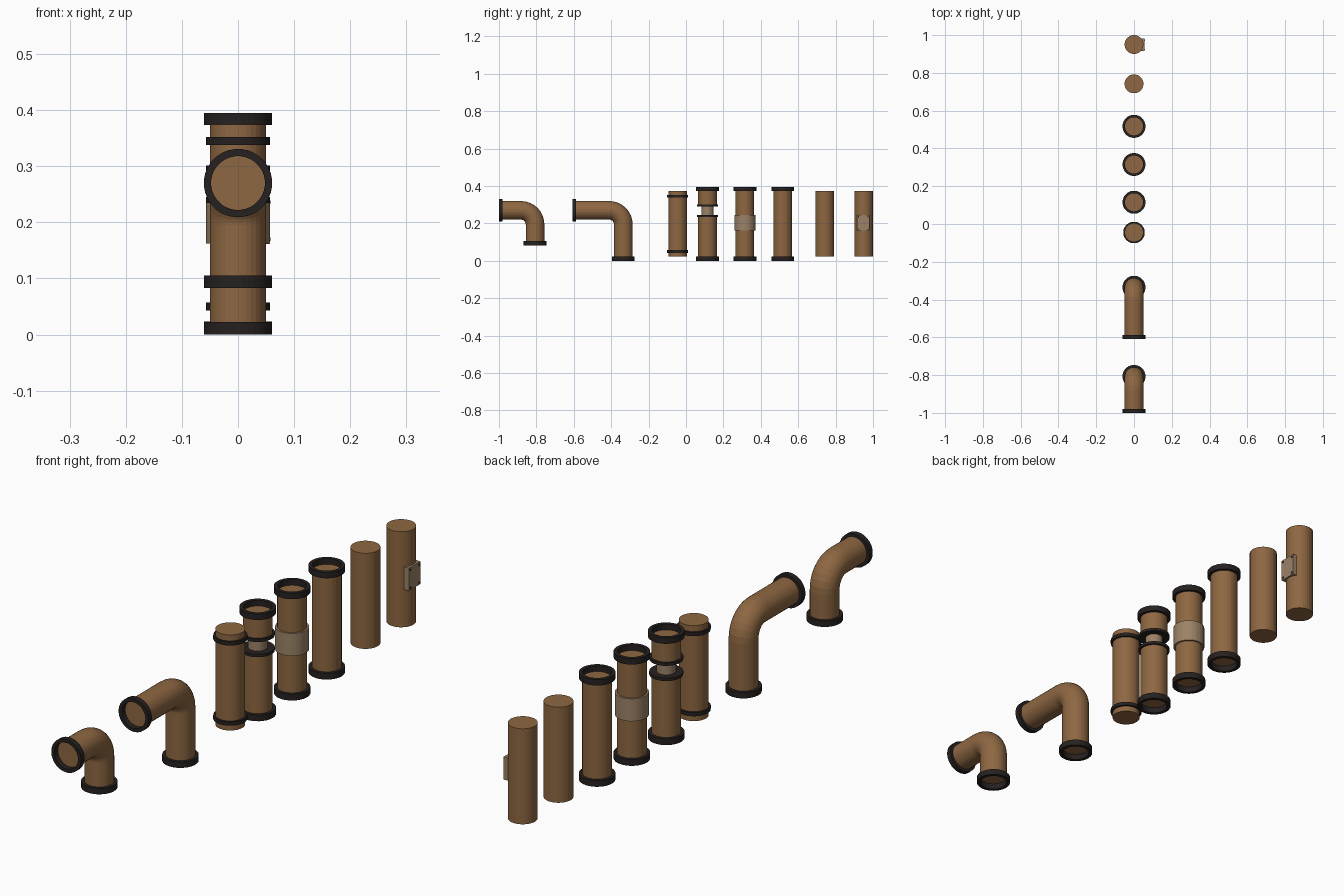
import bpy, bmesh, math
from mathutils import Vector

SIDES = 32
R = 0.05            # pipe radius
RIM = 0.061         # end collar radius
BAND = 0.057        # thin band and sleeve radius
LOW, HIGH = 0.022, 0.374
UP, FRONT = Vector((0, 0, 1)), Vector((0, -1, 0))

cube = bpy.data.objects.get("Cube")
if cube:
    bpy.data.objects.remove(cube, do_unlink=True)


def material(name, rgb):
    m = bpy.data.materials.new(name)
    m.use_nodes = True
    m.diffuse_color = (*rgb, 1)
    bsdf = next(n for n in m.node_tree.nodes if n.type == 'BSDF_PRINCIPLED')
    bsdf.inputs["Base Color"].default_value = (*rgb, 1)
    return m


copper = material("copper brown", (0.27, 0.135, 0.054))
iron = material("dark iron", (0.02, 0.015, 0.015))
tan = material("dull tan", (0.33, 0.225, 0.135))


def finish(name, bm, mat):
    bmesh.ops.recalc_face_normals(bm, faces=bm.faces)
    mesh = bpy.data.meshes.new(name)
    bm.to_mesh(mesh)
    bm.free()
    mesh.materials.append(mat)
    obj = bpy.data.objects.new(name, mesh)
    bpy.context.collection.objects.link(obj)
    return obj


def sweep(name, stations, mat, closed=False):
    """Skin circles given as (centre, direction, radius); cap or close the ends."""
    bm = bmesh.new()
    rings = []
    for centre, direction, radius in stations:
        side = Vector((1, 0, 0))
        other = direction.cross(side).normalized()
        ring = []
        for i in range(SIDES):
            a = math.tau * (i + 0.5) / SIDES
            ring.append(bm.verts.new(centre + radius * (math.cos(a) * side + math.sin(a) * other)))
        rings.append(ring)
    pairs = list(zip(rings, rings[1:]))
    if closed:
        pairs.append((rings[-1], rings[0]))
    else:
        bm.faces.new(rings[0])
        bm.faces.new(rings[-1])
    for a, b in pairs:
        for i in range(SIDES):
            j = (i + 1) % SIDES
            bm.faces.new((a[i], a[j], b[j], b[i]))
    return finish(name, bm, mat)


def tube(name, y, z0, z1, radius=R, mat=copper):
    return sweep(name, [(Vector((0, y, z)), UP, radius) for z in (z0, z1)], mat)


def collar(name, base, axis, depth=0.022, outer=RIM, inner=0.048):
    """Hollow ring standing on base and reaching along axis."""
    tip = base + axis * depth
    return sweep(name, [(base, axis, inner), (base, axis, outer),
                        (tip, axis, outer), (tip, axis, inner)], iron, closed=True)


def end_collars(name, y):
    collar(name + "_top_collar", Vector((0, y, HIGH - 0.001)), UP)
    collar(name + "_bottom_collar", Vector((0, y, LOW + 0.001)), -UP, 0.023)


def elbow(name, y, bottom, mouth, axis_z=0.27, bend=0.075, steps=8):
    """Upright leg that bends forward to an open mouth."""
    path = [(Vector((0, y, bottom + 0.022)), UP, R)]
    for i in range(steps + 1):
        a = math.pi / 2 * i / steps
        p = Vector((0, y - bend + bend * math.cos(a), axis_z - bend + bend * math.sin(a)))
        path.append((p, UP * math.cos(a) + FRONT * math.sin(a), R))
    path.append((Vector((0, mouth + 0.02, axis_z)), FRONT, R))
    sweep(name, path, copper)
    collar(name + "_front_collar", Vector((0, mouth + 0.02, axis_z)), FRONT, 0.02)
    collar(name + "_bottom_collar", Vector((0, y, bottom + 0.022)), -UP)


# Elbows
elbow("short_elbow", -0.807, 0.083, -1.0)
elbow("long_elbow", -0.335, 0.0, -0.608)

# Banded pipe
tube("banded_pipe", -0.045, LOW, HIGH)
for label, z in (("lower", 0.043), ("upper", 0.338)):
    tube(label + "_band", -0.045, z, z + 0.014, BAND, iron)

# Broken pipe with a narrow core between two collared lengths
y = 0.115
tube("broken_pipe_lower", y, LOW, 0.24)
tube("broken_pipe_upper", y, 0.295, HIGH)
tube("broken_pipe_core", y, 0.23, 0.305, 0.032, tan)
tube("break_lower_band", y, 0.234, 0.245, BAND, iron)
tube("break_upper_band", y, 0.29, 0.301, BAND, iron)
end_collars("broken_pipe", y)

# Pipe with a repair sleeve
tube("sleeved_pipe", 0.315, LOW, HIGH)
tube("repair_sleeve", 0.315, 0.162, 0.245, BAND, tan)
end_collars("sleeved_pipe", 0.315)

# Collared straight pipe and plain pipe
tube("collared_pipe", 0.517, LOW, HIGH)
end_collars("collared_pipe", 0.517)
tube("plain_pipe", 0.742, LOW, HIGH)

# Patched pipe with a riveted plate on its left side
tube("patched_pipe", 0.95, LOW, HIGH)


def box(name, centre, size, mat):
    bm = bmesh.new()
    bmesh.ops.create_cube(bm, size=1)
    for v in bm.verts:
        v.co = Vector(c + s * k for c, s, k in zip(centre, size, v.co))
    return finish(name, bm, mat)


box("patch_plate", (0.046, 0.948, 0.203), (0.02, 0.066, 0.084), tan)
for sy in (-1, 1):
    for sz in (-1, 1):
        box("patch_rivet", (0.056, 0.948 + sy * 0.025, 0.203 + sz * 0.033),
            (0.004, 0.006, 0.006), iron)
